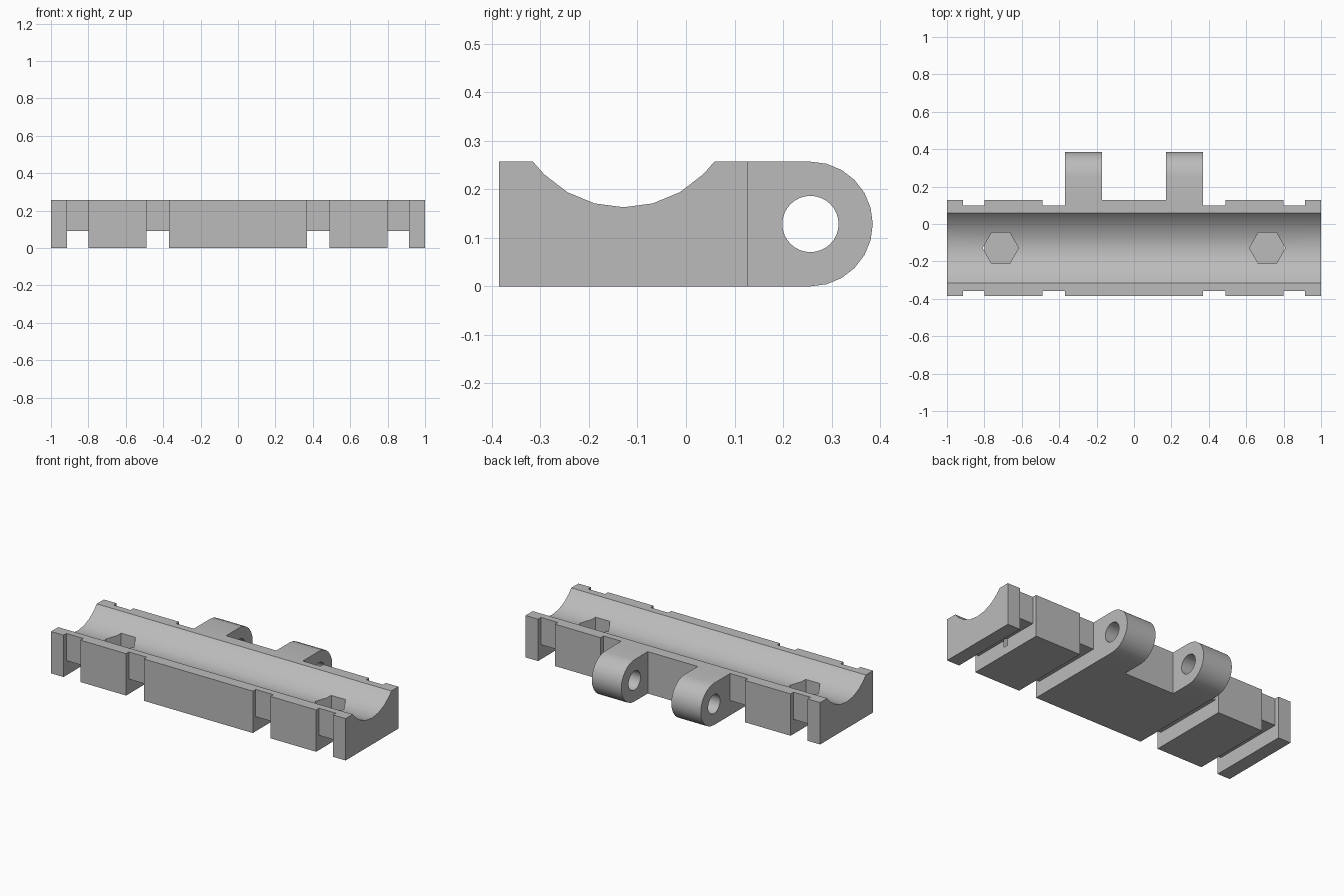
import bpy, bmesh
from math import sin, cos, pi, radians
from mathutils import Vector

cube = bpy.data.objects.get("Cube")
if cube:
    bpy.data.objects.remove(cube)

grey = bpy.data.materials.new("light grey")
grey.use_nodes = True
colour = (0.5, 0.5, 0.5, 1)
grey.diffuse_color = colour
grey.node_tree.nodes["Principled BSDF"].inputs["Base Color"].default_value = colour


def prism(name, points, depth):
    """Extrude a closed outline of 3D points along the depth vector."""
    bm = bmesh.new()
    face = bm.faces.new([bm.verts.new(p) for p in points])
    ext = bmesh.ops.extrude_face_region(bm, geom=[face])
    moved = [v for v in ext["geom"] if isinstance(v, bmesh.types.BMVert)]
    bmesh.ops.translate(bm, verts=moved, vec=Vector(depth))
    bmesh.ops.recalc_face_normals(bm, faces=bm.faces)
    mesh = bpy.data.meshes.new(name)
    bm.to_mesh(mesh)
    bm.free()
    mesh.materials.append(grey)
    obj = bpy.data.objects.new(name, mesh)
    bpy.context.collection.objects.link(obj)
    return obj


def along_x(name, outline, x0, x1):
    return prism(name, [(x0, y, z) for y, z in outline], (x1 - x0, 0, 0))


def arc(cy, cz, r, start, end, steps):
    """Points on an arc in the y-z plane, angles in degrees."""
    angles = [radians(start + (end - start) * i / steps) for i in range(steps + 1)]
    return [(cy + r * cos(a), cz + r * sin(a)) for a in angles]


def combine(target, tool, operation):
    """Apply a boolean and discard the tool object."""
    mod = target.modifiers.new("cut", "BOOLEAN")
    mod.operation, mod.solver, mod.object = operation, "EXACT", tool
    bpy.context.view_layer.objects.active = target
    bpy.ops.object.modifier_apply(modifier=mod.name)
    bpy.data.objects.remove(tool)


H = 0.257                    # block height
FRONT, BACK = -0.385, 0.128  # block depth range
MID = (FRONT + BACK) / 2
R = H / 2                    # lug radius

# Block with a round channel along its top
channel = arc(MID, 0.395, 0.232, 225, 315, 6)
outline = [(FRONT, 0), (FRONT, H), (MID - 0.187, H), *channel,
           (MID + 0.187, H), (BACK, H), (BACK, 0)]
body = along_x("clamp_body", outline, -1, 1)

# Strap grooves wrapping the sides and underside
inset = 0.028
groove = [(FRONT - 0.1, -0.1), (FRONT - 0.1, H + 0.1), (FRONT + inset, H + 0.1),
          (FRONT + inset, 0.09), (BACK - inset, 0.09), (BACK - inset, H + 0.1),
          (BACK + 0.1, H + 0.1), (BACK + 0.1, -0.1)]
for side in (-1, 1):
    for inner, outer in ((0.37, 0.49), (0.8, 0.915)):
        x0, x1 = sorted((side * inner, side * outer))
        combine(body, along_x("groove_cutter", groove, x0, x1), "DIFFERENCE")

# Hexagonal nut pockets in the channel floor
for side in (-1, 1):
    hexagon = [(side * 0.713 + 0.096 * cos(i * pi / 3),
                MID + 0.096 * sin(i * pi / 3), 0.05) for i in range(6)]
    combine(body, prism("pocket_cutter", hexagon, (0, 0, 0.4)), "DIFFERENCE")

# Hinge lugs with pin holes on the back
lug_outline = [(BACK - 0.02, 0), *arc(BACK + R, R, R, -90, 90, 12), (BACK - 0.02, H)]
for side in (-1, 1):
    x0, x1 = sorted((side * 0.17, side * 0.37))
    lug = along_x("hinge_lug", lug_outline, x0, x1)
    hole = arc(BACK + R, R, 0.058, 0, 360, 32)[:-1]
    combine(lug, along_x("pin_cutter", hole, x0 - 0.1, x1 + 0.1), "DIFFERENCE")
    combine(body, lug, "UNION")

# Smooth the curved surfaces, keep the corners crisp
bpy.ops.object.select_all(action="DESELECT")
body.select_set(True)
bpy.context.view_layer.objects.active = body
bpy.ops.object.shade_smooth_by_angle(angle=radians(25))
